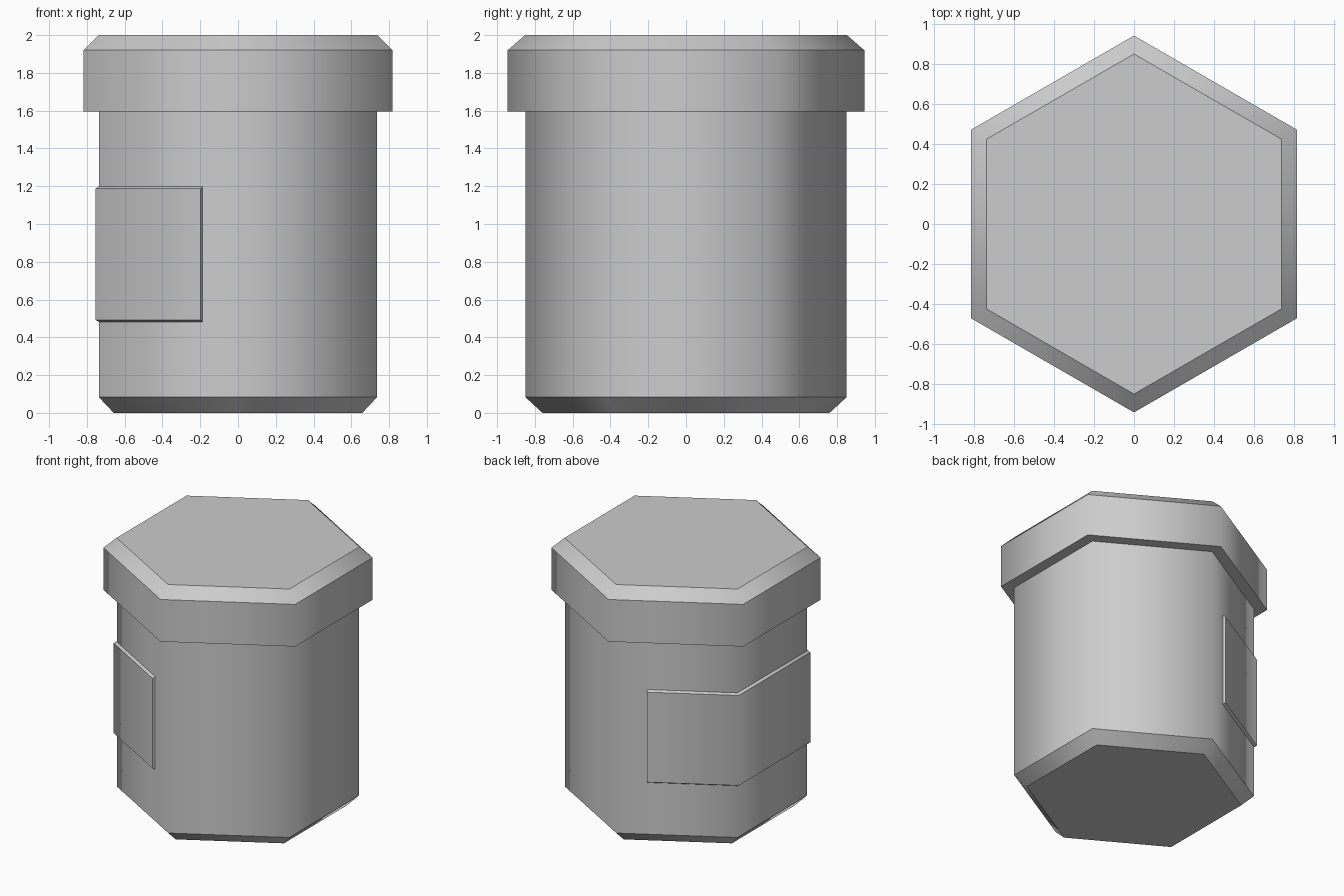
import bpy, bmesh
from math import sin, cos, radians
from mathutils import Vector

default = bpy.data.objects.get("Cube")
if default:
    bpy.data.objects.remove(default, do_unlink=True)

SHARP_ANGLE = radians(75)

grey = bpy.data.materials.new("light grey")
grey.use_nodes = True
colour = (0.604, 0.604, 0.604, 1)
grey.diffuse_color = colour
grey.node_tree.nodes["Principled BSDF"].inputs["Base Color"].default_value = colour


def corner(radius, degrees, z=0):
    a = radians(degrees)
    return Vector((radius * cos(a), radius * sin(a), z))


def loft(name, rings):
    """Skin closed rings in order, cap both ends, round only the upright edges."""
    bm = bmesh.new()
    loops = [[bm.verts.new(p) for p in ring] for ring in rings]
    count = len(loops[0])
    for low, high in zip(loops, loops[1:]):
        for i in range(count):
            j = (i + 1) % count
            bm.faces.new((low[i], low[j], high[j], high[i]))
    bm.faces.new(loops[0][::-1])
    bm.faces.new(loops[-1])
    bmesh.ops.recalc_face_normals(bm, faces=bm.faces)
    for face in bm.faces:
        face.smooth = True
    for edge in bm.edges:
        level = abs(edge.verts[0].co.z - edge.verts[1].co.z) < 1e-4
        edge.smooth = not (level or edge.calc_face_angle() > SHARP_ANGLE)
    mesh = bpy.data.meshes.new(name)
    bm.to_mesh(mesh)
    bm.free()
    mesh.materials.append(grey)
    obj = bpy.data.objects.new(name, mesh)
    bpy.context.collection.objects.link(obj)


def hex_prism(name, profile):
    """Six-sided solid from (corner radius, height) pairs."""
    loft(name, [[corner(r, 30 + 60 * i, z) for i in range(6)] for r, z in profile])


# Jar body with chamfered foot, and the wider chamfered lid
hex_prism("jar_body", [(0.76, 0), (0.85, 0.083), (0.85, 1.65)])
hex_prism("jar_lid", [(0.944, 1.595), (0.944, 1.92), (0.852, 2)])


# Raised label wrapping the -x side and most of the two sides beside it
def label_path(radius, reach):
    back, side_a, side_b, front = [corner(radius, d) for d in (90, 150, 210, 270)]
    return [side_a.lerp(back, reach), side_a, side_b, side_b.lerp(front, reach)]


inner = label_path(0.847, 0.746)
outer = label_path(0.872, 0.738)
up = Vector((0, 0, 1))
stations = [[i + up * 0.48, o + up * 0.493, o + up * 1.187, i + up * 1.2]
            for i, o in zip(inner, outer)]
loft("wrapped_label", stations)
